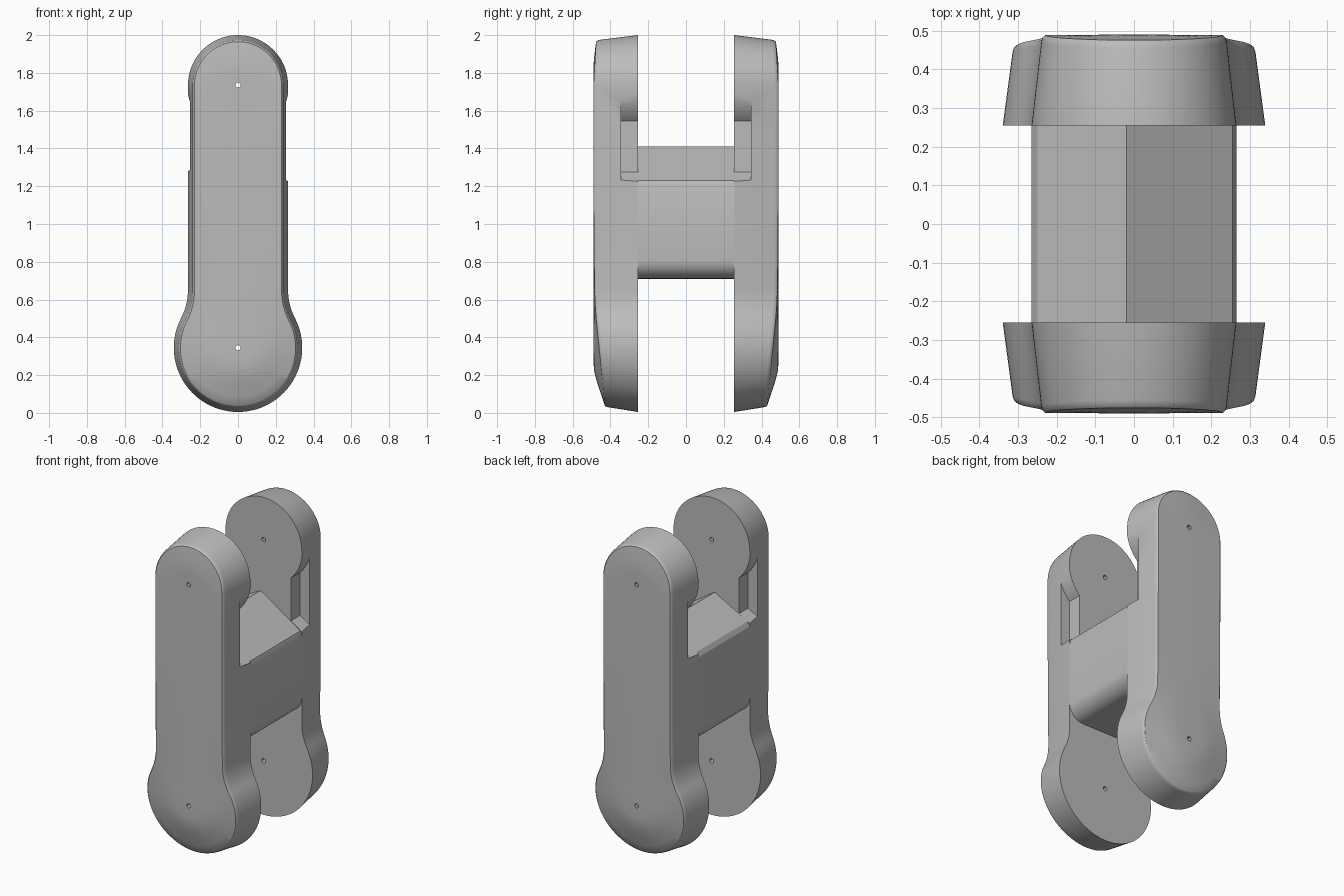
import bpy, bmesh, math
from mathutils import Vector

if bpy.data.objects.get("Cube"):
    bpy.data.objects.remove(bpy.data.objects["Cube"])

LOW, HIGH = 0.345, 1.735      # heights of the two pin centres
INNER, OUTER = 0.255, 0.49    # inner and outer planes of each side plate

grey = bpy.data.materials.new("plain_grey")
grey.diffuse_color = (0.5, 0.5, 0.5, 1)
grey.use_nodes = True
grey.node_tree.nodes["Principled BSDF"].inputs["Base Color"].default_value = (0.5, 0.5, 0.5, 1)


def make_object(name, bm):
    bmesh.ops.recalc_face_normals(bm, faces=bm.faces)
    mesh = bpy.data.meshes.new(name)
    bm.to_mesh(mesh)
    bm.free()
    mesh.materials.append(grey)
    obj = bpy.data.objects.new(name, mesh)
    bpy.context.collection.objects.link(obj)
    return obj


def smooth(obj, degrees):
    bpy.ops.object.select_all(action='DESELECT')
    obj.select_set(True)
    bpy.context.view_layer.objects.active = obj
    bpy.ops.object.shade_smooth_by_angle(angle=math.radians(degrees))


def arc(cx, cz, r, start, end, steps):
    angles = [math.radians(start + (end - start) * i / steps) for i in range(steps + 1)]
    return [(cx + r * math.cos(a), cz + r * math.sin(a)) for a in angles]


def prism(name, points, y0, y1):
    bm = bmesh.new()
    face = bm.faces.new([bm.verts.new((x, y0, z)) for x, z in points])
    ext = bmesh.ops.extrude_face_region(bm, geom=[face])
    moved = [v for v in ext["geom"] if isinstance(v, bmesh.types.BMVert)]
    bmesh.ops.translate(bm, verts=moved, vec=(0, y1 - y0, 0))
    return make_object(name, bm)


def outline(inset):
    """Keyhole outline: large lower round, concave necks, small upper round."""
    big, small, neck = 0.34 - inset, 0.265 - inset, 0.318 + inset
    rise = math.sqrt((big + neck) ** 2 - (small + neck) ** 2)
    tilt = math.degrees(math.atan2(rise, small + neck))
    half = arc(0, LOW, big, -90, tilt, 28)
    half += arc(small + neck, LOW + rise, neck, 180 + tilt, 180, 8)[1:]
    half += [(small, 0.9), (small, 1.2), (small, 1.5)]
    half += arc(0, HIGH, small, 0, 90, 20)
    return half + [(-x, z) for x, z in reversed(half[1:-1])]


def roll_off(x, z):
    """How far the outer face falls back towards both rounded ends."""
    def part(centre):
        r = math.hypot(x, z - centre)
        return min(max((r - 0.1) / 0.2, 0), 1), (z - centre) / max(r, 0.001)
    t, s = part(LOW)
    u, v = part(HIGH)
    return 0.03 * t ** 1.3 * (1 - s) + 0.025 * u ** 1.3 * max(v, 0)


def plate_mesh():
    bm = bmesh.new()
    rings = [[(x, INNER, z) for x, z in outline(0)]]
    # drafted rim with a small rounded edge
    for inset, y in ((0.025, 0.472), (0.028, 0.483), (0.035, OUTER)):
        rings.append([(x, y - roll_off(x, z), z) for x, z in outline(inset)])
    # outer face shrinks towards the line between the pins
    edge = outline(0.035)
    for f in (0.85, 0.7, 0.55, 0.4, 0.25):
        ring = []
        for x, z in edge:
            spine = min(max(z, LOW), HIGH)
            px, pz = x * f, spine + (z - spine) * f
            ring.append((px, OUTER - roll_off(px, pz), pz))
        rings.append(ring)
    loops = [[bm.verts.new(p) for p in ring] for ring in rings]
    count = len(edge)
    for a, b in zip(loops, loops[1:]):
        for i in range(count):
            j = (i + 1) % count
            bm.faces.new((a[i], a[j], b[j], b[i]))
    bm.faces.new(loops[0])
    bm.faces.new(loops[-1])
    return bm


# cutters: pin holes and the two edge recesses above the bridge
cutters = [prism("pin_hole_cutter", arc(0, z, 0.014, 0, 330, 11), -1, 1) for z in (LOW, HIGH)]
for side, floor_in, floor_out in ((1, 1.275, 1.138), (-1, 1.32, 1.208)):
    shape = [(0.19, floor_in)] + arc(0, HIGH, 0.269, -45, -8, 8)
    shape += [(0.4, shape[-1][1]), (0.4, floor_out)]
    cutters.append(prism("recess_cutter", [(side * x, z) for x, z in shape], -0.345, 0.345))

# side plates
for name, sign in (("back_plate", 1), ("front_plate", -1)):
    bm = plate_mesh()
    for v in bm.verts:
        v.co.y *= sign
    plate = make_object(name, bm)
    for cutter in cutters:
        mod = plate.modifiers.new("cut", 'BOOLEAN')
        mod.operation, mod.solver, mod.object = 'DIFFERENCE', 'EXACT', cutter
    bpy.context.view_layer.update()
    done = plate.evaluated_get(bpy.context.evaluated_depsgraph_get())
    mesh = bpy.data.meshes.new_from_object(done)
    plate.modifiers.clear()
    plate.data = mesh
    smooth(plate, 30)

for cutter in cutters:
    bpy.data.objects.remove(cutter)

# bridge between the plates: ridged top, rounded lower corners
section = arc(0.165, 0.81, 0.1, -90, 0, 8)
section += [(0.265, 1.2), (0.255, 1.229), (-0.02, 1.41), (-0.25, 1.288), (-0.265, 1.26)]
section += arc(-0.165, 0.81, 0.1, 180, 270, 8)
bridge = prism("bridge", section, -INNER - 0.002, INNER + 0.002)
smooth(bridge, 25)
